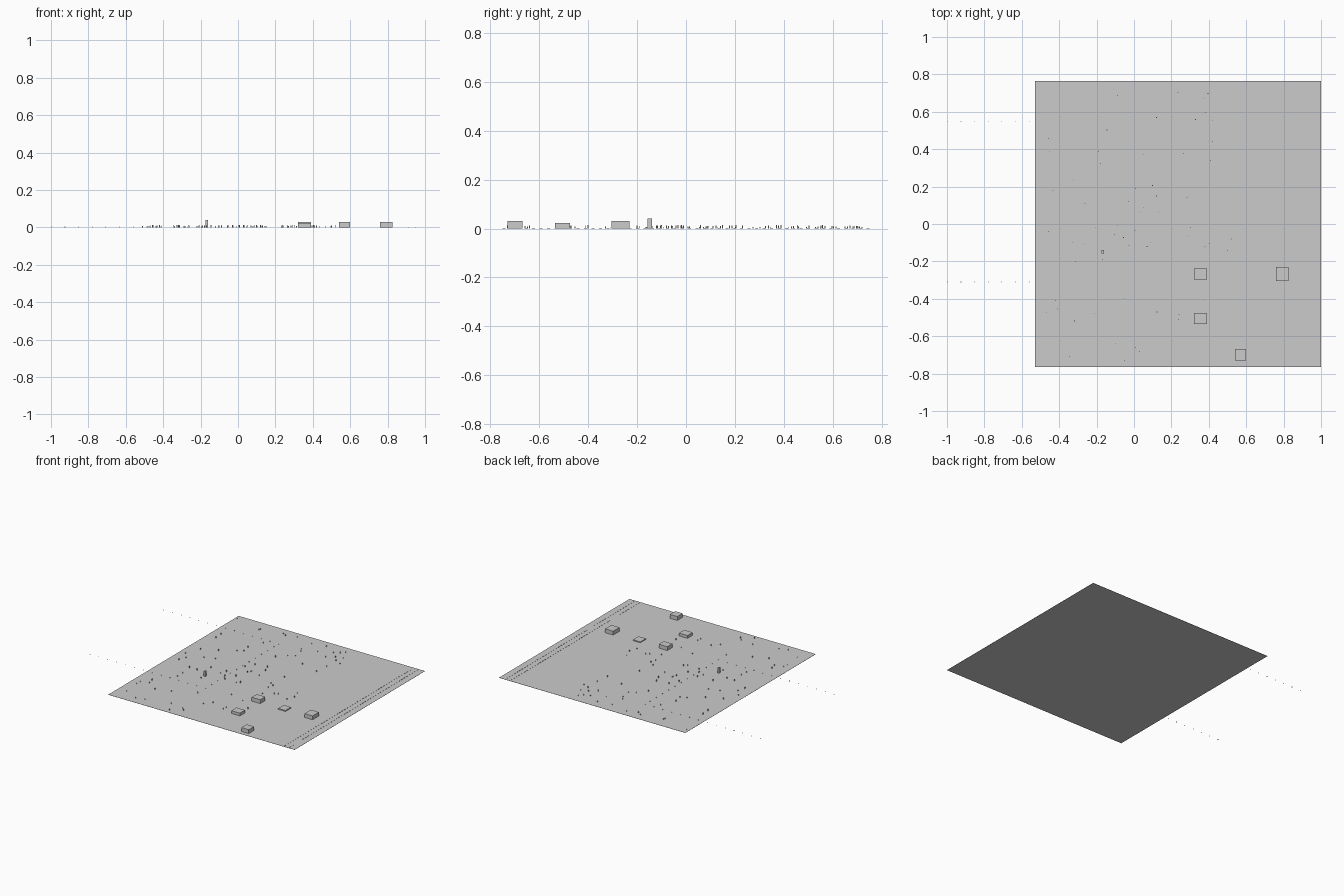
import bpy
import bmesh
import random
from mathutils import Matrix

cube = bpy.data.objects.get("Cube")
if cube:
    bpy.data.objects.remove(cube, do_unlink=True)

grey = bpy.data.materials.new("plain_grey")
grey.use_nodes = True
colour = (0.6, 0.6, 0.6, 1)
grey.diffuse_color = colour
grey.node_tree.nodes["Principled BSDF"].inputs["Base Color"].default_value = colour

TOP = 0.001  # upper surface of the ground plate


def add_box(bm, x, y, bottom, width, depth, height):
    """Add one upright box, centred on x and y."""
    place = Matrix.Translation((x, y, bottom + height / 2))
    scale = Matrix.Diagonal((width, depth, height, 1))
    bmesh.ops.create_cube(bm, size=1, matrix=place @ scale)


def make_object(name, boxes):
    """Build an object out of a list of box dimensions."""
    bm = bmesh.new()
    for box in boxes:
        add_box(bm, *box)
    mesh = bpy.data.meshes.new(name)
    bm.to_mesh(mesh)
    bm.free()
    mesh.materials.append(grey)
    obj = bpy.data.objects.new(name, mesh)
    bpy.context.collection.objects.link(obj)
    return obj


# Ground plate, off centre because the fence runs out past its side
make_object("ground", [(0.235, 0, 0, 1.53, 1.53, TOP)])

# Flat-roofed buildings
buildings = {
    "north_west_building": (0.355, -0.267, 0.07, 0.058, 0.03),
    "west_building": (0.355, -0.505, 0.07, 0.06, 0.022),
    "low_platform": (0.57, -0.268, 0.06, 0.066, 0.008),
    "east_building": (0.793, -0.268, 0.066, 0.074, 0.03),
    "south_building": (0.57, -0.70, 0.06, 0.062, 0.03),
}
for name, (x, y, width, depth, height) in buildings.items():
    make_object(name, [(x, y, TOP, width, depth, height - TOP)])

# Lone tower
make_object("tower", [(-0.166, -0.148, TOP, 0.013, 0.017, 0.039)])

# Fence posts: two long arms joined by a cross row
posts = []
step = 0.073
for i in range(14):
    for y in (-0.31, 0.55):
        posts.append((-0.998 + i * step, y, 0, 0.003, 0.003, 0.005))
for i in range(1, 12):
    posts.append((-0.05, -0.31 + i * step, 0, 0.003, 0.003, 0.006))
make_object("fence_posts", posts)

# Two dashed rows along the east edge
dashes = []
for x in (0.91, 0.95):
    for i in range(50):
        dashes.append((x, -0.745 + i * 0.0304, TOP, 0.003, 0.012, 0.002))
make_object("edge_dashes", dashes)

# Small markers scattered over the ground
random.seed(4)
spots = [
    (-0.51, 0.72), (-0.29, 0.66), (-0.01, 0.71), (0.13, 0.68), (0.33, 0.65),
    (0.37, 0.67), (0.14, 0.54), (0.15, 0.46), (0.05, 0.37), (0.42, 0.44),
    (0.12, 0.15), (0.05, 0.09), (0.09, -0.1), (0.07, -0.12), (0.29, -0.06),
    (0.52, -0.08), (0.5, -0.14), (0.15, -0.29), (0.27, -0.33), (0.37, -0.41),
    (-0.42, -0.41), (-0.05, -0.4), (-0.21, -0.48), (-0.1, -0.64),
    (0.03, -0.68), (-0.05, -0.73),
]
for i in range(50):
    spots.append((random.uniform(-0.5, 0.5), random.uniform(-0.2, 0.74)))
for i in range(14):
    spots.append((random.uniform(-0.5, 0.25), random.uniform(-0.74, -0.2)))
make_object("markers", [
    (x, y, TOP, 0.004, 0.004, random.uniform(0.006, 0.013)) for x, y in spots
])
